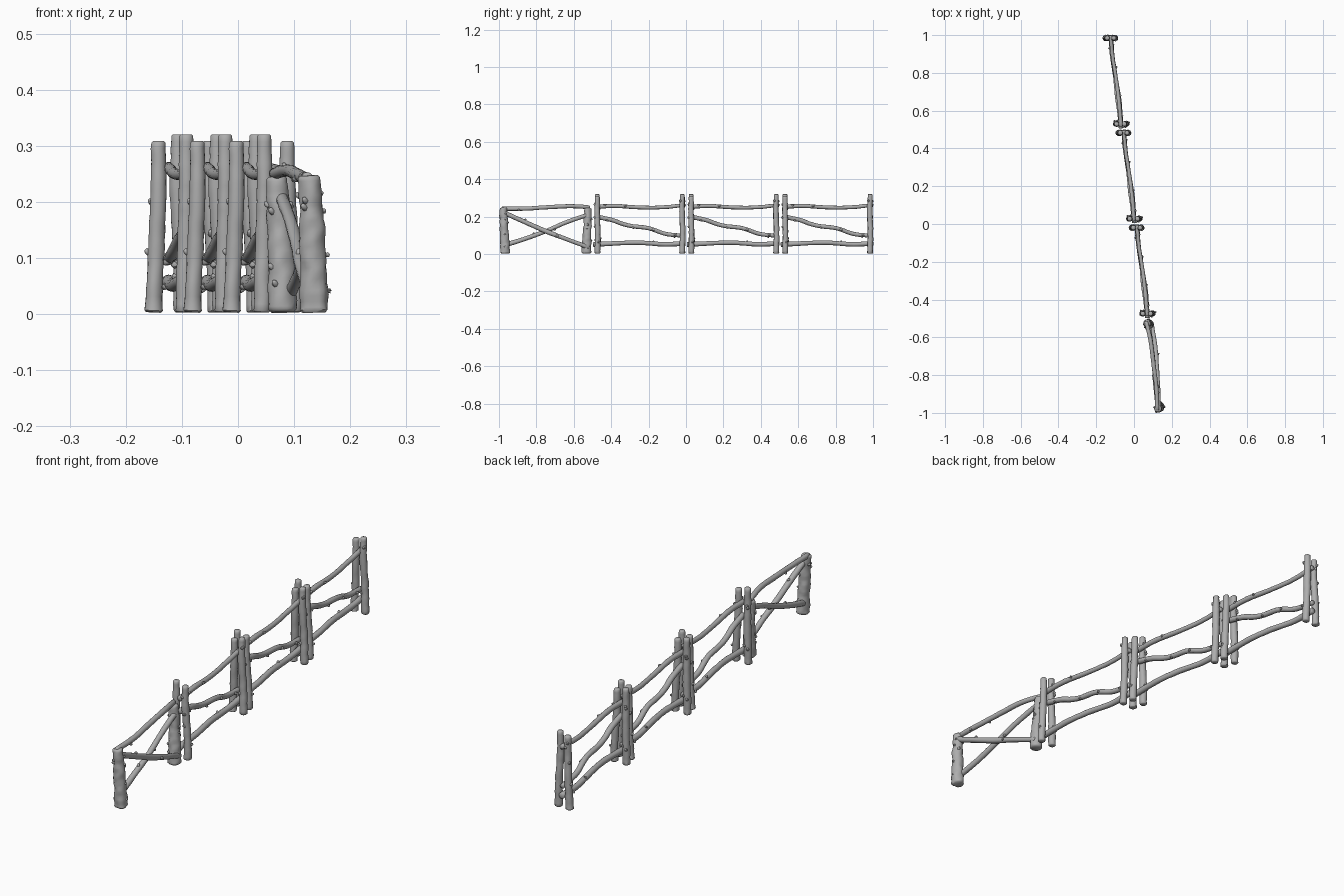
import bpy
import bmesh
import math
import random
from mathutils import Vector, noise

random.seed(4)
cube = bpy.data.objects.get("Cube")
if cube:
    bpy.data.objects.remove(cube)

wood = bpy.data.materials.new("grey_wood")
wood.use_nodes = True
GREY = (0.42, 0.42, 0.42, 1)
wood.diffuse_color = GREY
wood.node_tree.nodes["Principled BSDF"].inputs["Base Color"].default_value = GREY


def spline(pts, t):
    """Smooth point (and radius) along the control points, t from 0 to 1."""
    p = [Vector(q) for q in pts]
    p = [p[0] * 2 - p[1]] + p + [p[-1] * 2 - p[-2]]
    s = min(t * (len(pts) - 1), len(pts) - 1.0001)
    i, u = int(s), s - int(s)
    a, b, c, d = p[i:i + 4]
    return (b * 2 + (c - a) * u + (a * 2 - b * 5 + c * 4 - d) * u ** 2
            + (b * 3 - a - c * 3 + d) * u ** 3) / 2


def add_tube(bm, pts, steps, sides, rough):
    """Sweep a rough round section along x, y, z, radius points."""
    seed = Vector([random.uniform(0, 50) for _ in range(3)])
    ts = [0] + [i / steps for i in range(steps + 1)] + [1]
    rings = []
    for k, t in enumerate(ts):
        q = spline(pts, t)
        axis = (spline(pts, min(t + 0.02, 1)) - spline(pts, max(t - 0.02, 0))).to_3d().normalized()
        side = axis.cross((1, 0, 0) if abs(axis.x) < 0.8 else (0, 0, 1)).normalized()
        up = axis.cross(side)
        end = k in (0, len(ts) - 1)
        inset = 0.8 if end else 1
        # Pull the rims next to the caps inwards for a rounded cut
        centre = q.to_3d()
        if k == 1 or k == len(ts) - 2:
            centre += axis * q.w * (0.2 if k == 1 else -0.2)
        ring = []
        for j in range(sides):
            a = math.tau * j / sides
            d = side * math.cos(a) + up * math.sin(a)
            spot = centre + d * q.w
            bump = 1 + rough * noise.noise(spot * 45 + seed)
            ring.append(bm.verts.new(centre + d * q.w * inset * bump))
        rings.append(ring)
    for r, s in zip(rings, rings[1:]):
        for j in range(sides):
            n = (j + 1) % sides
            bm.faces.new((r[j], r[n], s[n], s[j]))
    bm.faces.new(rings[0][::-1])
    bm.faces.new(rings[-1])


def log(name, pts, knots=3, rough=0.16, steps=22, sides=14):
    """A log with a few cut branch stubs."""
    bm = bmesh.new()
    add_tube(bm, pts, steps, sides, rough)
    for _ in range(knots):
        t = random.uniform(0.12, 0.9)
        q = spline(pts, t)
        axis = (spline(pts, t + 0.02) - q).to_3d().normalized()
        out = axis.orthogonal().normalized()
        a = random.uniform(0, math.tau)
        out = out * math.cos(a) + axis.cross(out) * math.sin(a)
        tip = q.to_3d() + out * (q.w + 0.005) + axis * 0.006
        mid = q.to_3d() + out * q.w * 0.85
        add_tube(bm, [(*q.to_3d(), 0.007), (*mid, 0.0065), (*tip, 0.0035)], 4, 7, 0.1)
    bmesh.ops.recalc_face_normals(bm, faces=bm.faces)
    mesh = bpy.data.meshes.new(name)
    bm.to_mesh(mesh)
    bm.free()
    mesh.materials.append(wood)
    obj = bpy.data.objects.new(name, mesh)
    bpy.context.collection.objects.link(obj)
    bpy.ops.object.select_all(action="DESELECT")
    obj.select_set(True)
    bpy.context.view_layer.objects.active = obj
    bpy.ops.object.shade_smooth_by_angle(angle=math.radians(50))
    return obj


def post(name, y, foot, middle, top, height):
    return log(name, [(foot, y, 0.003, 0.0155), (middle, y + 0.002, height * 0.35, 0.0145),
                      (top, y - 0.001, height * 0.7, 0.0145), (top, y, height, 0.0125)], 4)


# One rail section: a pair of posts clasping three rails at each end
section = [
    post("near_right_post", -0.474, 0.043, 0.045, 0.047, 0.32),
    post("near_left_post", -0.474, 0.1, 0.096, 0.088, 0.308),
    post("far_right_post", -0.02, -0.012, -0.007, -0.003, 0.308),
    post("far_left_post", -0.02, 0.04, 0.037, 0.032, 0.32),
    log("top_rail", [(0.07, -0.487, 0.253, 0.011), (0.062, -0.38, 0.257, 0.011),
                     (0.045, -0.24, 0.249, 0.01), (0.026, -0.12, 0.25, 0.01),
                     (0.015, -0.005, 0.262, 0.01)], 2, 0.1),
    log("slanting_rail", [(0.07, -0.48, 0.2, 0.012), (0.06, -0.4, 0.183, 0.012),
                          (0.047, -0.31, 0.153, 0.011), (0.038, -0.2, 0.138, 0.011),
                          (0.022, -0.11, 0.108, 0.011), (0.014, -0.005, 0.096, 0.01)], 5, 0.12),
    log("bottom_rail", [(0.071, -0.497, 0.05, 0.013), (0.062, -0.36, 0.058, 0.012),
                        (0.043, -0.24, 0.06, 0.012), (0.025, -0.12, 0.052, 0.012),
                        (0.015, -0.003, 0.057, 0.013)], 2, 0.1),
]

# Repeat the section along the fence line
for i in (1, 2):
    for part in section:
        copy = part.copy()
        copy.location = (-0.0695 * i, 0.502 * i, 0)
        bpy.context.collection.objects.link(copy)

# Low end section: two stout posts with a top rail and crossed braces
log("stout_end_post", [(0.136, -0.967, 0.003, 0.026), (0.134, -0.97, 0.09, 0.024),
                       (0.131, -0.974, 0.17, 0.022), (0.126, -0.977, 0.247, 0.019)], 9, 0.2, 26, 18)
log("stout_inner_post", [(0.079, -0.534, 0.003, 0.026), (0.077, -0.53, 0.09, 0.023),
                         (0.073, -0.526, 0.17, 0.021), (0.07, -0.525, 0.245, 0.018)], 8, 0.2, 26, 18)
log("end_top_rail", [(0.123, -0.985, 0.242, 0.011), (0.118, -0.86, 0.243, 0.011),
                     (0.103, -0.74, 0.25, 0.011), (0.088, -0.62, 0.256, 0.011),
                     (0.064, -0.515, 0.25, 0.01)], 2, 0.1)
log("rising_brace", [(0.128, -0.975, 0.045, 0.012), (0.114, -0.86, 0.082, 0.012),
                     (0.105, -0.75, 0.122, 0.011), (0.092, -0.64, 0.17, 0.011),
                     (0.075, -0.515, 0.213, 0.011)], 2, 0.1)
log("falling_brace", [(0.132, -0.985, 0.226, 0.012), (0.127, -0.87, 0.175, 0.012),
                      (0.12, -0.75, 0.122, 0.012), (0.112, -0.64, 0.08, 0.011),
                      (0.092, -0.52, 0.035, 0.011)], 2, 0.1)
